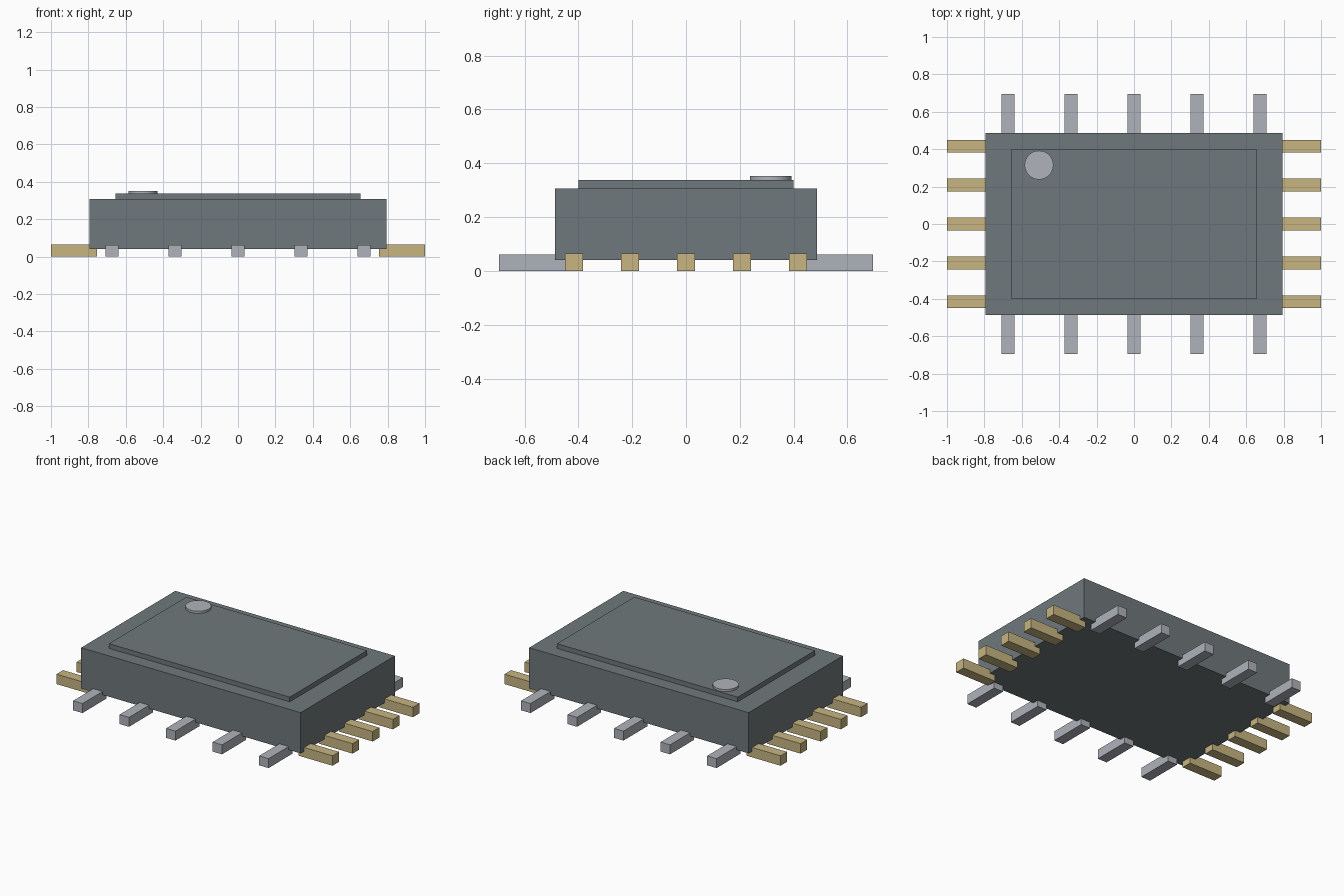
import bpy
from mathutils import Vector

cube = bpy.data.objects.get("Cube")
if cube:
    bpy.data.objects.remove(cube, do_unlink=True)


def material(name, rgb):
    mat = bpy.data.materials.new(name)
    mat.use_nodes = True
    mat.diffuse_color = (*rgb, 1)
    mat.node_tree.nodes["Principled BSDF"].inputs["Base Color"].default_value = (*rgb, 1)
    return mat


def box(name, low, high, mat):
    low, high = Vector(low), Vector(high)
    bpy.ops.mesh.primitive_cube_add(size=1, location=(low + high) / 2)
    obj = bpy.context.object
    obj.name = name
    obj.scale = high - low
    bpy.ops.object.transform_apply(location=False, rotation=False, scale=True)
    obj.data.materials.append(mat)
    return obj


grey = material("slate grey", (0.16, 0.19, 0.20))
silver = material("silver", (0.43, 0.45, 0.49))
gold = material("gold", (0.57, 0.46, 0.22))

# Package body and raised lid
box("body", (-0.795, -0.487, 0.04), (0.795, 0.487, 0.307), grey)
box("lid", (-0.655, -0.4, 0.30), (0.655, 0.4, 0.338), grey)

# Orientation dot on the lid
bpy.ops.mesh.primitive_cylinder_add(vertices=32, radius=0.077, depth=0.02,
                                    location=(-0.508, 0.315, 0.342))
dot = bpy.context.object
dot.name = "orientation_dot"
dot.data.materials.append(silver)
bpy.ops.object.shade_smooth_by_angle()

# Five pins along each edge
half = 0.034
for i in range(-2, 3):
    x, y = i * 0.337, i * 0.208
    for side, label in ((-1, "front"), (1, "back")):
        inner, outer = sorted((side * 0.447, side * 0.695))
        box(f"{label}_pin_{i + 3}", (x - half, inner, 0), (x + half, outer, 0.062), silver)
    for side, label in ((-1, "right"), (1, "left")):
        inner, outer = sorted((side * 0.755, side * 1.0))
        box(f"{label}_pin_{i + 3}", (inner, y - half, 0), (outer, y + half, 0.065), gold)
